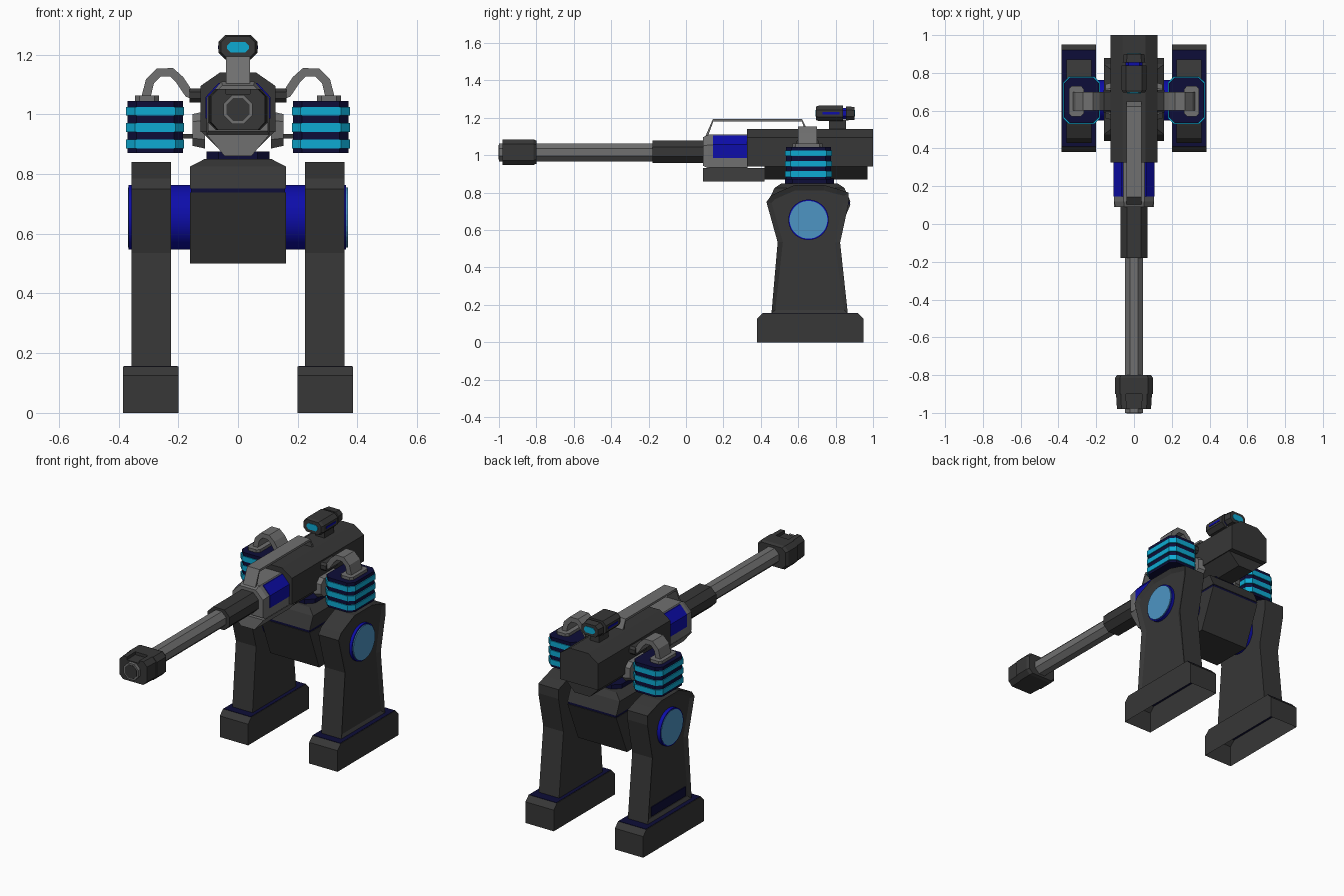
import bpy, bmesh, math
from mathutils import Vector

if "Cube" in bpy.data.objects:
    bpy.data.objects.remove(bpy.data.objects["Cube"], do_unlink=True)


def material(name, r, g, b):
    m = bpy.data.materials.new(name)
    m.use_nodes = True
    m.diffuse_color = (r, g, b, 1)
    m.node_tree.nodes["Principled BSDF"].inputs["Base Color"].default_value = (r, g, b, 1)
    return m


DARK = material("dark_grey", 0.038, 0.038, 0.038)
GREY = material("mid_grey", 0.16, 0.16, 0.16)
NAVY = material("navy", 0.004, 0.004, 0.04)
BLUE = material("blue", 0.004, 0.004, 0.4)
CYAN = material("cyan", 0.004, 0.4, 0.65)
GLASS = material("light_blue", 0.075, 0.3, 0.55)


def place(axis, u, v, w):
    return {"x": (w, u, v), "y": (u, w, v), "z": (u, v, w)}[axis]


def prism(name, pts, axis, a, b, mat, scale=(1, 1), edit=None):
    """Extrude a 2D outline along an axis, optionally scaling the far end."""
    bm = bmesh.new()
    cu = (min(p[0] for p in pts) + max(p[0] for p in pts)) / 2
    cv = (min(p[1] for p in pts) + max(p[1] for p in pts)) / 2
    near = [bm.verts.new(place(axis, u, v, a)) for u, v in pts]
    far = [bm.verts.new(place(axis, cu + (u - cu) * scale[0], cv + (v - cv) * scale[1], b))
           for u, v in pts]
    bm.faces.new(near)
    end = bm.faces.new(far)
    for i in range(len(pts)):
        j = (i + 1) % len(pts)
        bm.faces.new((near[i], near[j], far[j], far[i]))
    bmesh.ops.recalc_face_normals(bm, faces=bm.faces[:])
    if edit:
        edit(bm, end)
    me = bpy.data.meshes.new(name)
    bm.to_mesh(me)
    bm.free()
    me.materials.append(mat)
    ob = bpy.data.objects.new(name, me)
    bpy.context.collection.objects.link(ob)
    return ob


def rect(u0, u1, v0, v1, c=0):
    """Rectangle with optional cut corners."""
    if not c:
        return [(u0, v0), (u1, v0), (u1, v1), (u0, v1)]
    return [(u0 + c, v0), (u1 - c, v0), (u1, v0 + c), (u1, v1 - c),
            (u1 - c, v1), (u0 + c, v1), (u0, v1 - c), (u0, v0 + c)]


def both(half):
    return half + [(-u, v) for u, v in reversed(half)]


def ngon(n, r, cu, cv):
    return [(cu + r * math.cos((i + .5) * math.tau / n),
             cv + r * math.sin((i + .5) * math.tau / n)) for i in range(n)]


def strip(path, t):
    """Outline of a bent band of thickness t that follows a path."""
    p = [Vector(q) for q in path]
    left, right = [], []
    for i, q in enumerate(p):
        d = (p[min(i + 1, len(p) - 1)] - p[max(i - 1, 0)]).normalized()
        n = Vector((-d.y, d.x)) * t / 2
        left.append(tuple(q + n))
        right.append(tuple(q - n))
    return left + right[::-1]


def recess(bm, face):
    bmesh.ops.inset_individual(bm, faces=[face], thickness=0.028, depth=-0.012)


def open_bottom(bm, face):
    bm.normal_update()
    bmesh.ops.delete(bm, geom=[f for f in bm.faces if f.normal.z < -0.9], context="FACES")


FOOT = [(.38, 0), (.95, 0), (.95, .125), (.92, .155), (.41, .155), (.38, .125)]
LEG = [(.457, .155), (.49, .535), (.43, .75), (.455, .785), (.52, .815), (.58, .84),
       (.74, .84), (.81, .82), (.87, .8), (.87, .745), (.824, .533), (.865, .155)]
HOSE = [(.135, 1.06), (.165, 1.07), (.195, 1.115), (.222, 1.14), (.265, 1.14),
        (.295, 1.11), (.31, 1.05)]

for s, side in ((1, "left"), (-1, "right")):
    def flip(pts):
        return [(u * s, v) for u, v in pts]

    # Legs and feet
    prism(side + "_foot", FOOT, "x", .2 * s, .385 * s, DARK, edit=open_bottom)
    prism(side + "_foot_top", flip(rect(.203, .382, .41, .92)), "z", .154, .157, NAVY)
    prism(side + "_leg", LEG, "x", .225 * s, .357 * s, DARK, edit=recess)
    prism(side + "_axle_cap", ngon(32, .101, .655, .655), "x", .36 * s, .368 * s, GLASS)

    # Power cells with glowing bands
    prism(side + "_cell", flip(rect(.185, .37, .535, .775, .03)), "z", .87, 1.045, NAVY)
    for i, z in enumerate((.885, .94, .995)):
        prism(f"{side}_cell_band_{i + 1}", flip(rect(.18, .375, .53, .78, .03)),
              "z", z, z + .03, CYAN)
    prism(side + "_cell_cap", flip(rect(.265, .345, .57, .73, .015)), "z", 1.045, 1.062, GREY)
    prism(side + "_hose", flip(strip(HOSE, .03)), "y", .6, .7, GREY)
    prism(side + "_hose_socket", rect(.59, .71, 1.04, 1.087, .012), "x", .11 * s, .162 * s, DARK)
    prism(side + "_side_plate", rect(.55, .75, .885, 1.01, .03), "x",
          .11 * s, .152 * s, GREY, (.9, .85))
    prism(side + "_cell_rod", rect(.63, .67, .918, .934), "x", .14 * s, .19 * s, DARK)

    # Housing window wrapping over the shoulder
    prism(side + "_window", flip([(.09, .985), (.109, .985), (.109, 1.057), (.065, 1.105),
                                  (.055, 1.105)]), "y", .145, .327, BLUE)
    # Sight side stripe
    prism(side + "_sight_stripe", rect(.73, .82, 1.218, 1.23), "x", .06 * s, .067 * s, BLUE)

prism("right_leg_base_plate", rect(.5, .82, .185, .24), "x", -.344, -.35, NAVY)

# Axle through the legs
axle = prism("axle", ngon(32, .108, .655, .655), "x", -.366, .362, BLUE)
bpy.ops.object.select_all(action="DESELECT")
axle.select_set(True)
bpy.context.view_layer.objects.active = axle
bpy.ops.object.shade_smooth_by_angle()

# Cradle between the legs
prism("cradle", [(.53, .5), (.78, .5), (.88, .738), (.44, .738)], "x", -.16, .16, DARK)
prism("cradle_seam", rect(-.157, .157, .443, .877), "z", .735, .755, NAVY)
prism("cradle_top", rect(-.16, .16, .44, .88), "z", .752, .825, DARK, (1, .85))
prism("cradle_cap", rect(-.16, .16, .473, .847), "z", .825, .85, DARK, (.7, .8))
prism("neck", rect(-.105, .105, .53, .79, .04), "z", .848, .875, NAVY)

# Receiver
prism("receiver", both([(.125, .94), (.125, 1.095), (.06, 1.14)]), "y", .325, 1, DARK)
prism("receiver_belly", both([(.05, .87), (.122, .942)]), "y", .42, .97, DARK)

# Front housing
prism("housing", both([(.1, .93), (.105, .935), (.105, 1.055), (.055, 1.11)]),
      "y", .12, .33, GREY)
prism("housing_front", both([(.105, .93), (.105, 1.055), (.055, 1.11)]),
      "y", .121, .09, GREY, (.95, .85))
prism("housing_belly", both([(.045, .86), (.105, .932)]), "y", .09, .42, GREY)

# Barrel
prism("barrel_sleeve", rect(-.072, .072, .958, 1.078, .035), "y", -.18, .1, DARK)
prism("barrel", ngon(8, .052, 0, 1.016), "y", -1, -.17, GREY)
prism("bore", ngon(8, .042, 0, 1.016), "y", -1.0, -1.002, DARK)
prism("muzzle_back", rect(-.1, .1, .948, 1.085, .025), "y", -.9, -.815, DARK)
prism("muzzle_collar", rect(-.1, .1, .948, 1.085, .025), "y", -.815, -.8, DARK, (.9, .9))
prism("muzzle_front", both([(.04, .948), (.07, .948), (.095, .973), (.095, 1.06),
                            (.07, 1.085), (.042, 1.085), (.042, 1.068)]),
      "y", -.9, -.98, DARK, (.95, 1))

# Carry handle
prism("handle", strip([(.11, 1.1), (.145, 1.187), (.62, 1.187), (.645, 1.13)], .013),
      "x", -.04, .04, GREY)

# Sight
prism("sight_mount", rect(-.03, .03, .765, .855), "z", 1.135, 1.19, DARK)
prism("sight_front", rect(-.065, .065, 1.183, 1.265, .022), "y", .71, .84, DARK)
prism("sight_hood", rect(-.065, .065, 1.183, 1.265, .022), "y", .71, .695, DARK, (.88, .88))
prism("sight_neck", rect(-.045, .045, 1.195, 1.253, .015), "y", .84, .855, BLUE)
prism("sight_rear", rect(-.06, .06, 1.186, 1.262, .02), "y", .855, .9, DARK, (.9, .9))
for name, y0, y1 in (("front_lens", .697, .692), ("rear_lens", .898, .903)):
    prism(name, rect(-.036, .036, 1.206, 1.242, .012), "y", y0, y1, CYAN)
